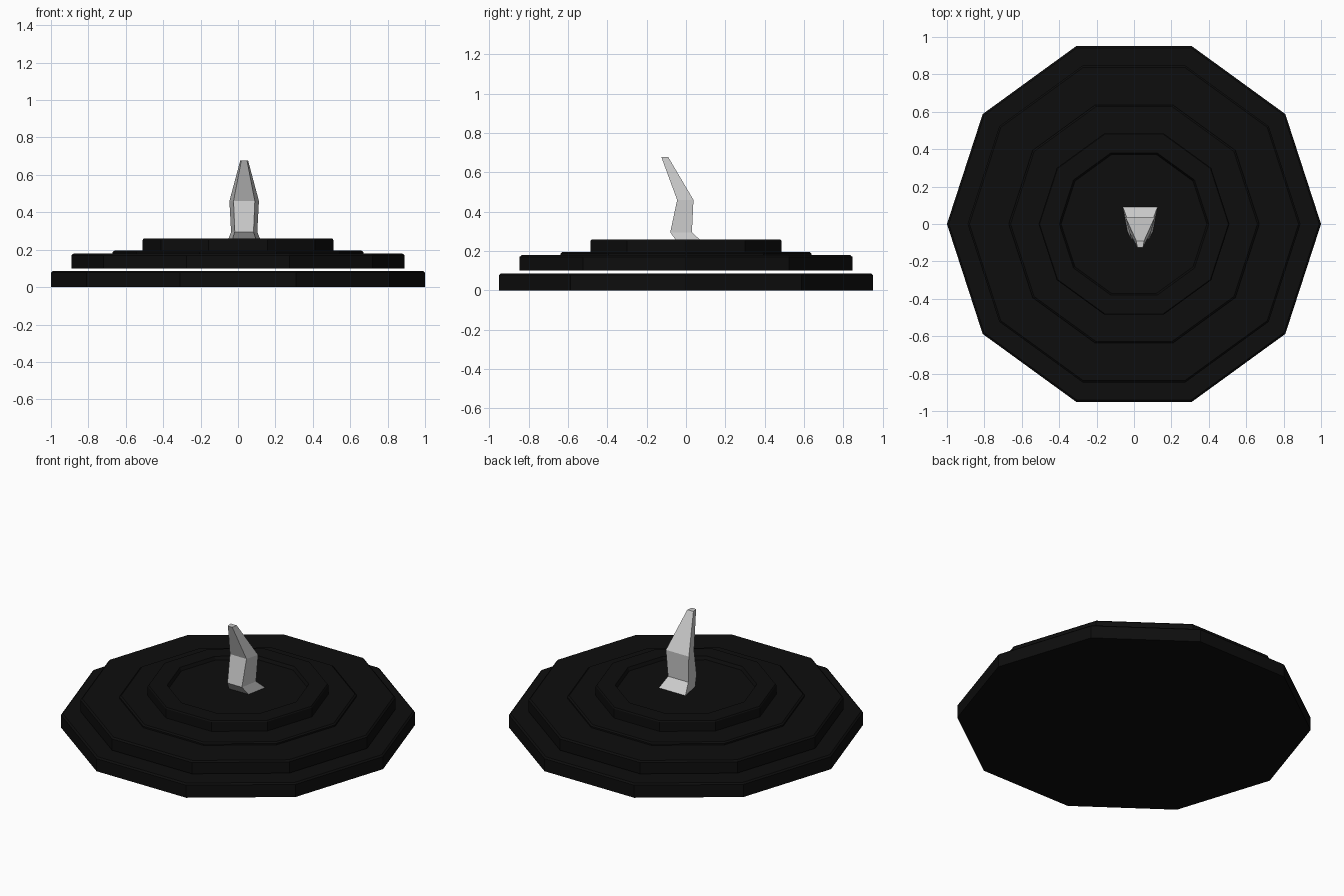
import bpy, bmesh
from math import cos, sin, pi

if "Cube" in bpy.data.objects:
    bpy.data.objects.remove(bpy.data.objects["Cube"])

black = bpy.data.materials.new("black")
black.diffuse_color = (0.004, 0.004, 0.004, 1)
black.use_nodes = True
black.node_tree.nodes["Principled BSDF"].inputs["Base Color"].default_value = black.diffuse_color


def loft(name, rings, mat=None):
    """Skin a stack of closed rings and cap both ends."""
    bm = bmesh.new()
    loops = [[bm.verts.new(p) for p in ring] for ring in rings]
    n = len(loops[0])
    for a, b in zip(loops, loops[1:]):
        for i in range(n):
            j = (i + 1) % n
            bm.faces.new((a[i], a[j], b[j], b[i]))
    bm.faces.new(loops[0][::-1])
    bm.faces.new(loops[-1])
    bmesh.ops.recalc_face_normals(bm, faces=bm.faces)
    me = bpy.data.meshes.new(name)
    bm.to_mesh(me)
    bm.free()
    ob = bpy.data.objects.new(name, me)
    bpy.context.collection.objects.link(ob)
    if mat:
        me.materials.append(mat)
    return ob


def decagon(r, z):
    return [(r * cos(i * pi / 5), r * sin(i * pi / 5), z) for i in range(10)]


def tier(name, profile):
    return loft(name, [decagon(r, z) for r, z in profile], black)


# Stacked ten-sided discs with small chamfers; the bottom one has a gap above it
tier("bottom_disc", [(1, 0), (1, 0.078), (0.99, 0.087)])
tier("upper_base", [(0.89, 0.10), (0.89, 0.17), (0.88, 0.179),
                    (0.67, 0.179), (0.67, 0.188), (0.66, 0.195),
                    (0.51, 0.195), (0.51, 0.252), (0.505, 0.259),
                    (0.40, 0.259), (0.39, 0.24)])

# Bent fin: z, front y, back y, front half width, back half width
CX = 0.033
fin = [(0.24, -0.04, 0.09, 0.068, 0.092),
       (0.295, -0.08, 0.03, 0.050, 0.070),
       (0.46, -0.045, 0.038, 0.057, 0.079),
       (0.677, -0.125, -0.09, 0.015, 0.021)]
# The tip leans level, so every section is a horizontal trapezoid
loft("fin", [[(CX - wf, yf, z), (CX + wf, yf, z), (CX + wb, yb, z), (CX - wb, yb, z)]
             for z, yf, yb, wf, wb in fin])
